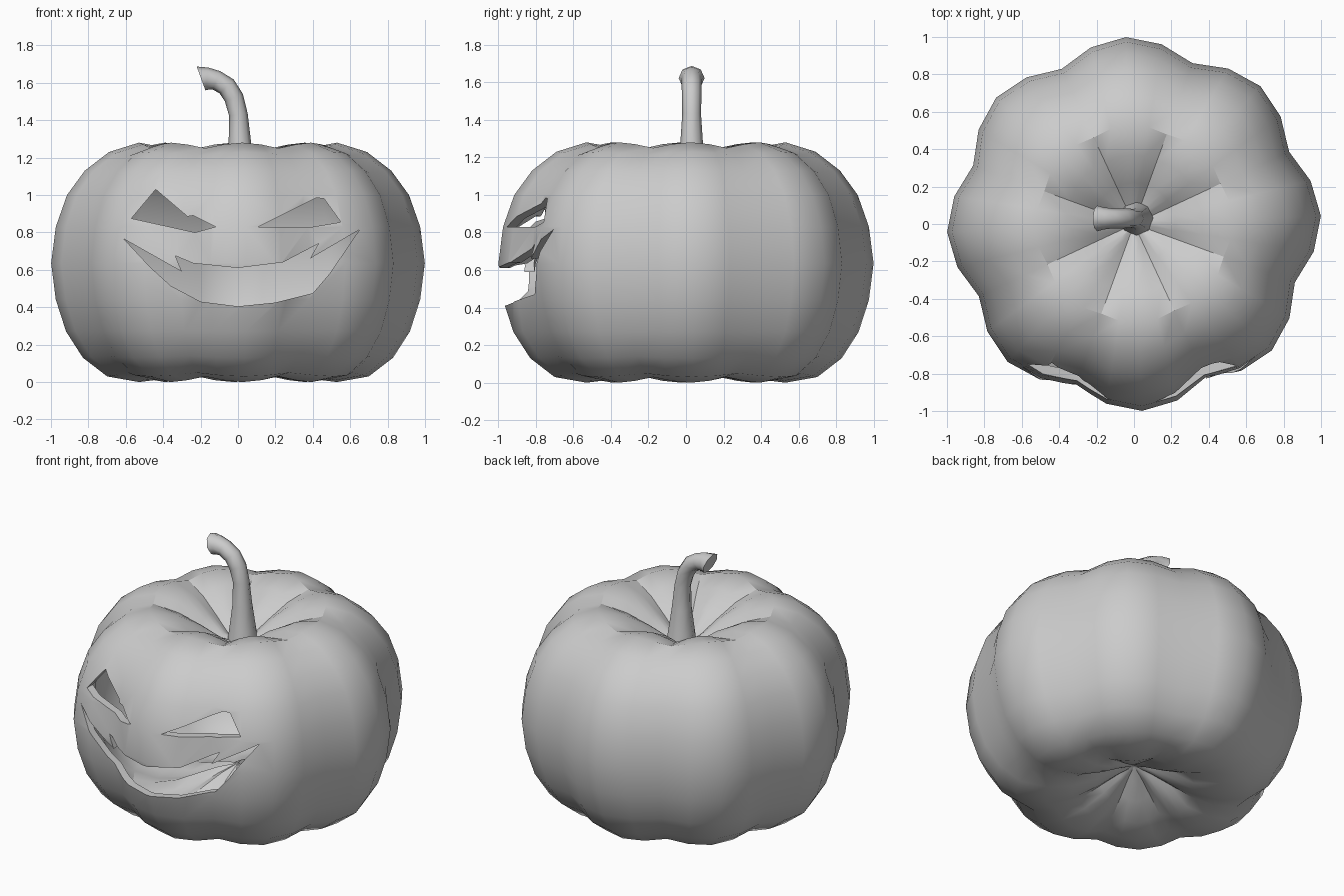
import bpy, bmesh, math
from mathutils import Vector

if "Cube" in bpy.data.objects:
    bpy.data.objects.remove(bpy.data.objects["Cube"])

LOBES, PER_LOBE = 8, 4
COLS = LOBES * PER_LOBE
TURN = math.radians(2.5)


def make_object(name, bm):
    bmesh.ops.recalc_face_normals(bm, faces=bm.faces)
    me = bpy.data.meshes.new(name)
    bm.to_mesh(me)
    bm.free()
    ob = bpy.data.objects.new(name, me)
    bpy.context.collection.objects.link(ob)
    return ob


def skin(bm, rings):
    for a, b in zip(rings, rings[1:]):
        n = len(a)
        for i in range(n):
            bm.faces.new((a[i], a[(i + 1) % n], b[(i + 1) % n], b[i]))


def fan(bm, ring, point):
    tip = bm.verts.new(point)
    for i in range(len(ring)):
        bm.faces.new((ring[i], ring[(i + 1) % len(ring)], tip))


def smooth(ob, angle=30):
    bpy.ops.object.select_all(action='DESELECT')
    ob.select_set(True)
    bpy.context.view_layer.objects.active = ob
    bpy.ops.object.shade_smooth_by_angle(angle=math.radians(angle))


# Pumpkin shell: lobe ridge (radius, height) and crease inset (radial, vertical)
PROFILE = [
    (0.10, 0.15, 0.00, 0.02), (0.22, 0.08, 0.00, 0.04), (0.37, 0.02, 0.01, 0.04),
    (0.53, 0.00, 0.02, 0.03), (0.70, 0.03, 0.05, 0.02), (0.83, 0.13, 0.07, 0.01),
    (0.92, 0.27, 0.08, 0.00), (0.975, 0.44, 0.085, 0.00), (1.00, 0.635, 0.085, 0.00),
    (0.975, 0.83, 0.085, 0.00), (0.915, 1.00, 0.08, 0.00), (0.82, 1.13, 0.07, -0.01),
    (0.69, 1.23, 0.05, -0.02), (0.53, 1.28, 0.02, -0.03), (0.37, 1.25, 0.01, -0.045),
    (0.22, 1.17, 0.00, -0.04), (0.10, 1.08, 0.00, -0.02),
]
INSET = [0.0, 0.33, 1.0, 0.33]   # ridge, flank, crease, flank
bm = bmesh.new()
rings = []
for r, z, dr, dz in PROFILE:
    ring = []
    for i in range(COLS):
        k = INSET[i % PER_LOBE]
        a = TURN + math.tau * i / COLS
        rad = r - dr * k
        ring.append(bm.verts.new((rad * math.cos(a), rad * math.sin(a), z + dz * k)))
    rings.append(ring)
skin(bm, rings)
fan(bm, rings[0], (0, 0, 0.20))
fan(bm, rings[-1], (0, 0, 1.04))
pumpkin = make_object("pumpkin_shell", bm)
wall = pumpkin.modifiers.new("wall", 'SOLIDIFY')
wall.thickness = 0.05
wall.offset = -1


# Carved face: outlines (x, z) pushed through the front wall
def cutter(name, outline):
    bm = bmesh.new()
    front = [bm.verts.new((x, -1.3, z)) for x, z in outline]
    back = [bm.verts.new((x, -0.45, z)) for x, z in outline]
    bm.faces.new(front)
    bm.faces.new(back[::-1])
    skin(bm, [front, back])
    ob = make_object(name, bm)
    ob.hide_render = True
    cut = pumpkin.modifiers.new(name, 'BOOLEAN')
    cut.operation = 'DIFFERENCE'
    cut.solver = 'EXACT'
    cut.object = ob
    return ob


cutters = [
    cutter("left_eye_cutter", [
        (-0.57, 0.875), (-0.23, 0.80), (-0.12, 0.83), (-0.24, 0.89),
        (-0.27, 0.885), (-0.44, 1.03)]),
    cutter("right_eye_cutter", [
        (0.11, 0.83), (0.40, 0.83), (0.55, 0.855), (0.46, 0.98),
        (0.42, 0.985), (0.34, 0.945)]),
    cutter("mouth_cutter", [
        (-0.61, 0.765), (-0.47, 0.615), (-0.36, 0.515), (-0.20, 0.43), (0.0, 0.405),
        (0.20, 0.425), (0.40, 0.475), (0.49, 0.58), (0.65, 0.815),
        (0.385, 0.66), (0.43, 0.74), (0.24, 0.64), (0.0, 0.61),
        (-0.24, 0.635), (-0.335, 0.675), (-0.30, 0.59)]),
]

# Apply the wall and the carving, then drop the cutters
bpy.context.view_layer.objects.active = pumpkin
for name in [m.name for m in pumpkin.modifiers]:
    bpy.ops.object.modifier_apply(modifier=name)
for ob in cutters:
    bpy.data.objects.remove(ob)
smooth(pumpkin)

# Stem: eight-sided tube bending to the left, (x, z, radius)
PATH = [(0.015, 1.0, 0.10), (0.012, 1.13, 0.08), (0.01, 1.28, 0.06), (0.002, 1.43, 0.05),
        (-0.022, 1.52, 0.052), (-0.06, 1.58, 0.053), (-0.115, 1.613, 0.053),
        (-0.165, 1.622, 0.06), (-0.197, 1.622, 0.069)]
bm = bmesh.new()
rings = []
for i, (x, z, r) in enumerate(PATH):
    p, q = PATH[max(i - 1, 0)], PATH[min(i + 1, len(PATH) - 1)]
    t = Vector((q[0] - p[0], 0, q[1] - p[1])).normalized()
    if i == len(PATH) - 1:
        t = Vector((-0.94, 0, -0.34))
    side = Vector((0, 1, 0))
    up = side.cross(t)
    c = Vector((x, 0.03, z))
    rings.append([bm.verts.new(c + r * (math.cos(a) * up + math.sin(a) * side))
                  for a in (math.tau * j / 8 for j in range(8))])
skin(bm, rings)
bm.faces.new(rings[0])
bm.faces.new(rings[-1])
smooth(make_object("stem", bm), 50)
